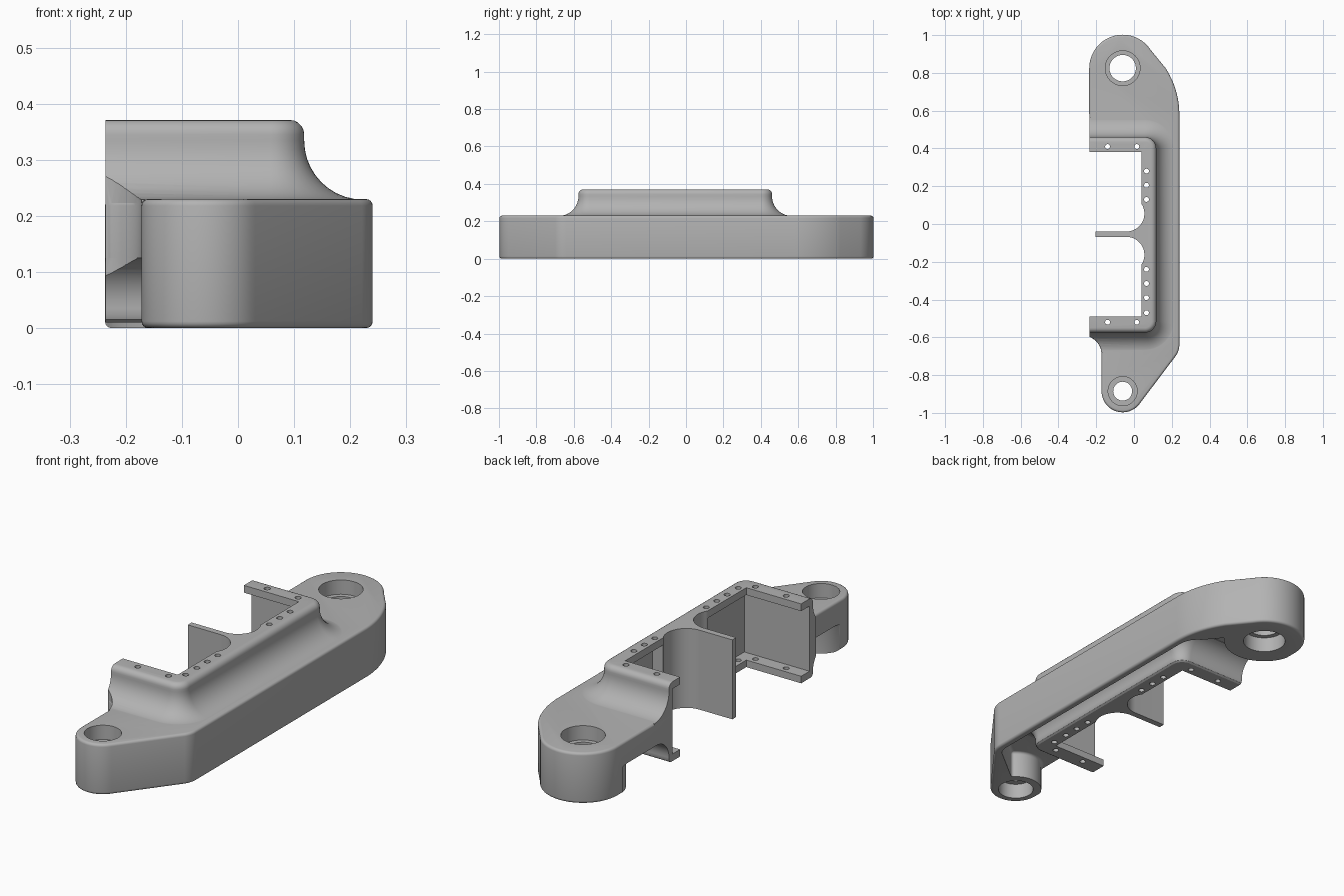
import bpy, bmesh
from math import sin, cos, radians, pi

cube = bpy.data.objects.get("Cube")
if cube:
    bpy.data.objects.remove(cube, do_unlink=True)

metal = bpy.data.materials.new("cast_grey")
metal.use_nodes = True
grey = (0.45, 0.45, 0.45, 1)
metal.diffuse_color = grey
metal.node_tree.nodes["Principled BSDF"].inputs["Base Color"].default_value = grey


def arc(cx, cy, r, a0, a1, n=16):
    angles = [radians(a0 + (a1 - a0) * i / n) for i in range(n + 1)]
    return [(cx + r * cos(a), cy + r * sin(a)) for a in angles]


def loft(name, rings):
    """Closed solid from (z, outline) rings that share a point count."""
    bm = bmesh.new()
    loops = [[bm.verts.new((x, y, z)) for x, y in pts] for z, pts in rings]
    n = len(loops[0])
    for low, high in zip(loops, loops[1:]):
        for i in range(n):
            j = (i + 1) % n
            bm.faces.new((low[i], low[j], high[j], high[i]))
    bm.faces.new(loops[0][::-1])
    bm.faces.new(loops[-1])
    bmesh.ops.recalc_face_normals(bm, faces=bm.faces)
    mesh = bpy.data.meshes.new(name)
    bm.to_mesh(mesh)
    bm.free()
    mesh.materials.append(metal)
    ob = bpy.data.objects.new(name, mesh)
    bpy.context.collection.objects.link(ob)
    return ob


def prism(name, pts, z0, z1):
    return loft(name, [(z0, pts), (z1, pts)])


def box(name, x0, x1, y0, y1, z0, z1):
    return prism(name, [(x0, y0), (x1, y0), (x1, y1), (x0, y1)], z0, z1)


def cylinder(name, x, y, r, z0, z1, n=40):
    return prism(name, arc(x, y, r, 0, 360, n)[:-1], z0, z1)


def apply(ob, mod):
    bpy.context.view_layer.objects.active = ob
    bpy.ops.object.modifier_apply(modifier=mod.name)


def bevel(ob, width):
    mod = ob.modifiers.new("round", 'BEVEL')
    mod.width, mod.segments = width, 4
    mod.limit_method, mod.angle_limit = 'ANGLE', radians(60)
    apply(ob, mod)


def combine(ob, other, operation='DIFFERENCE'):
    mod = ob.modifiers.new("combine", 'BOOLEAN')
    mod.operation, mod.solver, mod.object = operation, 'EXACT', other
    apply(ob, mod)
    bpy.data.objects.remove(other, do_unlink=True)


LUG_X, BIG_Y, SMALL_Y = -0.06, 0.825, -0.885
LEFT = -0.237

# Base plate with a large and a small rounded lug
outline = (arc(LUG_X, SMALL_Y, 0.112, 180, 324, 24)
           + arc(0.14, -0.64, 0.1, -36, 0, 8)
           + arc(-0.21, 0.58, 0.45, 0, 33, 12)
           + arc(LUG_X, BIG_Y, 0.177, 33, 180, 28)
           + arc(-0.27, -0.69, 0.098, 70, 0, 10))
bracket = prism("mounting_bracket", outline, 0, 0.23)
bevel(bracket, 0.02)

# Hollow underside, leaving round lug columns and a thin outer rim
hollow_outline = (arc(LUG_X, SMALL_Y, 0.113, 172, 40, 20)
                  + arc(0.13, -0.63, 0.08, -36, 0, 6)
                  + arc(0.11, 0.57, 0.1, 0, 60, 6)
                  + arc(LUG_X, BIG_Y, 0.177, -30, -172, 20)
                  + [(-0.3, 0.8), (-0.3, -0.87)])
hollow = prism("underside_hollow", hollow_outline, -0.1, 0.125)
bevel(hollow, 0.03)
combine(bracket, hollow)


# Raised housing with concave fillets above and below the plate
def housing_ring(d):
    r = 0.06 + d
    return ([(-0.3, -0.575 - d)] + arc(0.058, -0.515, r, -90, 0, 10)
            + arc(0.058, 0.4, r, 0, 90, 10) + [(-0.3, 0.46 + d)])


levels = [(0.01, -0.012), (0.015, -0.004), (0.024, 0)]
for i in range(9):
    t = radians(10 * i)
    levels.append((0.035 + 0.09 * sin(t), 0.09 * (1 - cos(t))))
levels.append((0.18, 0.105))
for i in range(11):
    t = radians(90 - 9 * i)
    levels.append((0.334 - 0.105 * sin(t), 0.105 * (1 - cos(t))))
for i in range(6):
    t = i * pi / 10
    levels.append((0.345 + 0.026 * sin(t), -0.026 * (1 - cos(t))))
housing = loft("housing", [(z, housing_ring(d)) for z, d in levels])
trim = prism("housing_trim", [(x * 0.998, y * 0.998) for x, y in outline], -0.1, 0.5)
combine(housing, trim, 'INTERSECT')
combine(bracket, housing, 'UNION')

# Two open cells separated by a thin fin with curved roots
back_cell = ([(-0.3, 0.38), (0.04, 0.38)]
             + arc(-0.04, 0.055, 0.095, 32, -90, 18) + [(-0.3, -0.04)])
front_cell = ([(-0.3, -0.068), (-0.04, -0.068)]
              + arc(-0.04, -0.163, 0.095, 90, -32, 18)
              + [(0.04, -0.49), (-0.3, -0.49)])
for cell in (back_cell, front_cell):
    combine(bracket, prism("cell", cell, -0.1, 0.5))
combine(bracket, box("fin_end", -0.3, -0.205, -0.1, 0.0, -0.1, 0.5))

# Recesses behind the upper and lower flanges
for y0, y1 in ((0.108, 0.435), (-0.55, -0.216)):
    combine(bracket, box("recess", -0.3, 0.092, y0, y1, 0.042, 0.338))

# Lug holes, counterbored from both sides
for y, wide, narrow in ((BIG_Y, 0.092, 0.07), (SMALL_Y, 0.077, 0.05)):
    combine(bracket, cylinder("through_hole", LUG_X, y, narrow, -0.1, 0.5))
    combine(bracket, cylinder("upper_bore", LUG_X, y, wide, 0.165, 0.5))
    combine(bracket, cylinder("lower_bore", LUG_X, y, wide, -0.1, 0.07))

# Small screw holes through the flanges
screws = [(x, y) for y in (0.41, -0.52) for x in (-0.14, 0.015)]
screws += [(0.066, y) for y in (0.28, 0.205, 0.13, -0.24, -0.315, -0.39, -0.47)]
for x, y in screws:
    combine(bracket, cylinder("screw_hole", x, y, 0.013, -0.1, 0.5, 16))

# Smooth shading with crisp edges
for ob in bpy.context.selected_objects:
    ob.select_set(False)
bracket.select_set(True)
bpy.context.view_layer.objects.active = bracket
bpy.ops.object.shade_smooth_by_angle(angle=radians(32))
